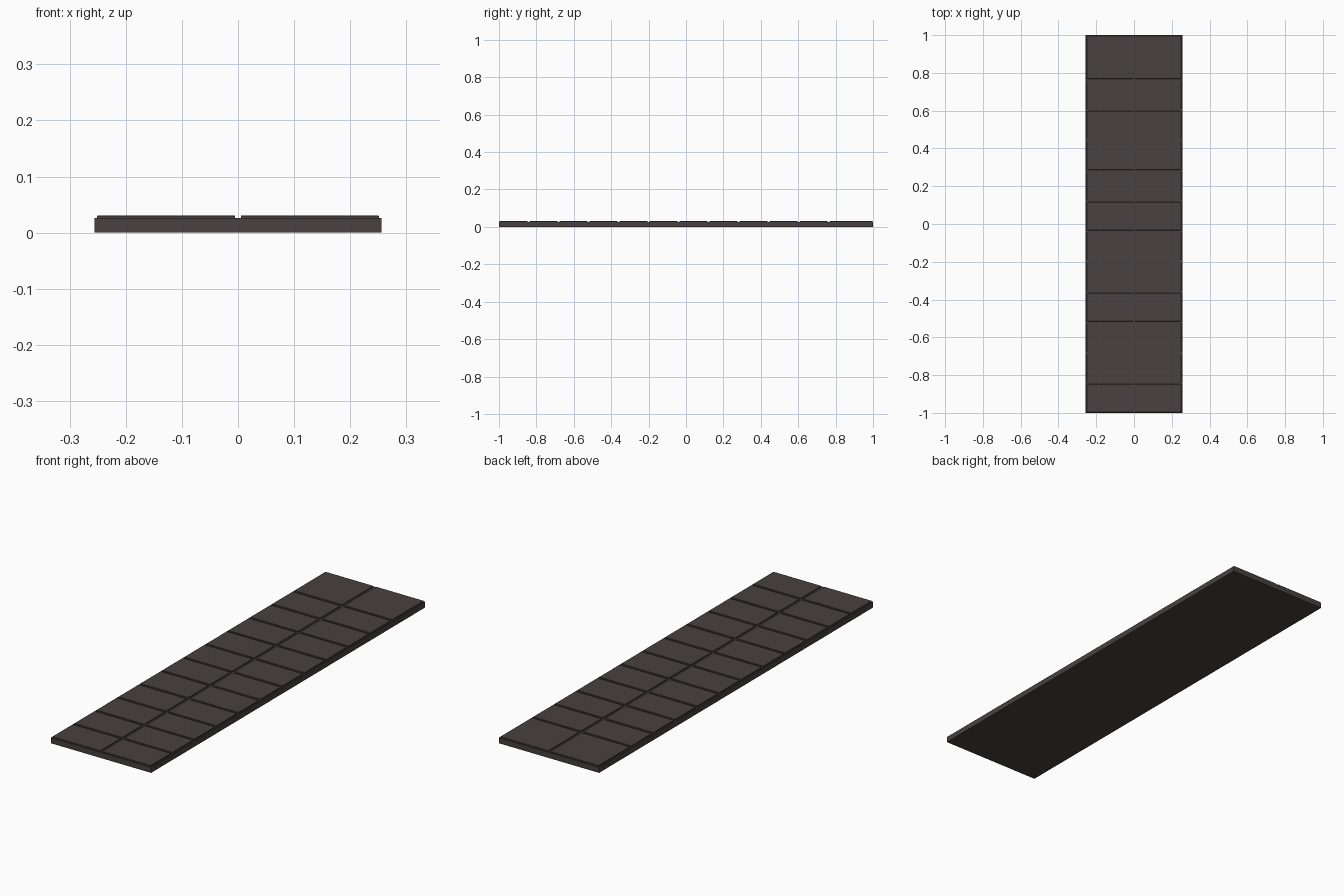
import bpy, bmesh

if "Cube" in bpy.data.objects:
    bpy.data.objects.remove(bpy.data.objects["Cube"])

mat = bpy.data.materials.new("dark_brown")
mat.diffuse_color = (0.066, 0.052, 0.052, 1)
mat.use_nodes = True
mat.node_tree.nodes["Principled BSDF"].inputs["Base Color"].default_value = mat.diffuse_color


def slab(name, x0, x1, y0, y1, z0, z1, bevel=0.0):
    bm = bmesh.new()
    bmesh.ops.create_cube(bm, size=1)
    for v in bm.verts:
        v.co.x = x1 if v.co.x > 0 else x0
        v.co.y = y1 if v.co.y > 0 else y0
        v.co.z = z1 if v.co.z > 0 else z0
    if bevel:
        # chamfer the top rim only
        rim = [e for e in bm.edges if all(abs(v.co.z - z1) < 1e-6 for v in e.verts)]
        bmesh.ops.bevel(bm, geom=rim, offset=bevel, segments=1, affect='EDGES')
    me = bpy.data.meshes.new(name)
    bm.to_mesh(me)
    bm.free()
    me.materials.append(mat)
    ob = bpy.data.objects.new(name, me)
    bpy.context.collection.objects.link(ob)


# Base board
TOP, Z = 0.026, 0.031
slab("base_board", -0.256, 0.256, -1, 1, 0, TOP)

# Raised panels: two columns, eleven grooves, last row longer
GAP = 0.0055
grooves = [-0.842 + 0.1605 * k for k in range(11)]
starts = [-0.997] + [g + GAP for g in grooves]
ends = [g - GAP for g in grooves] + [0.997]
for i, (a, b) in enumerate(zip(starts, ends)):
    slab(f"panel_left_{i + 1}", -0.251, -GAP, a, b, TOP - 0.002, Z, 0.001)
    slab(f"panel_right_{i + 1}", GAP, 0.251, a, b, TOP - 0.002, Z, 0.001)
